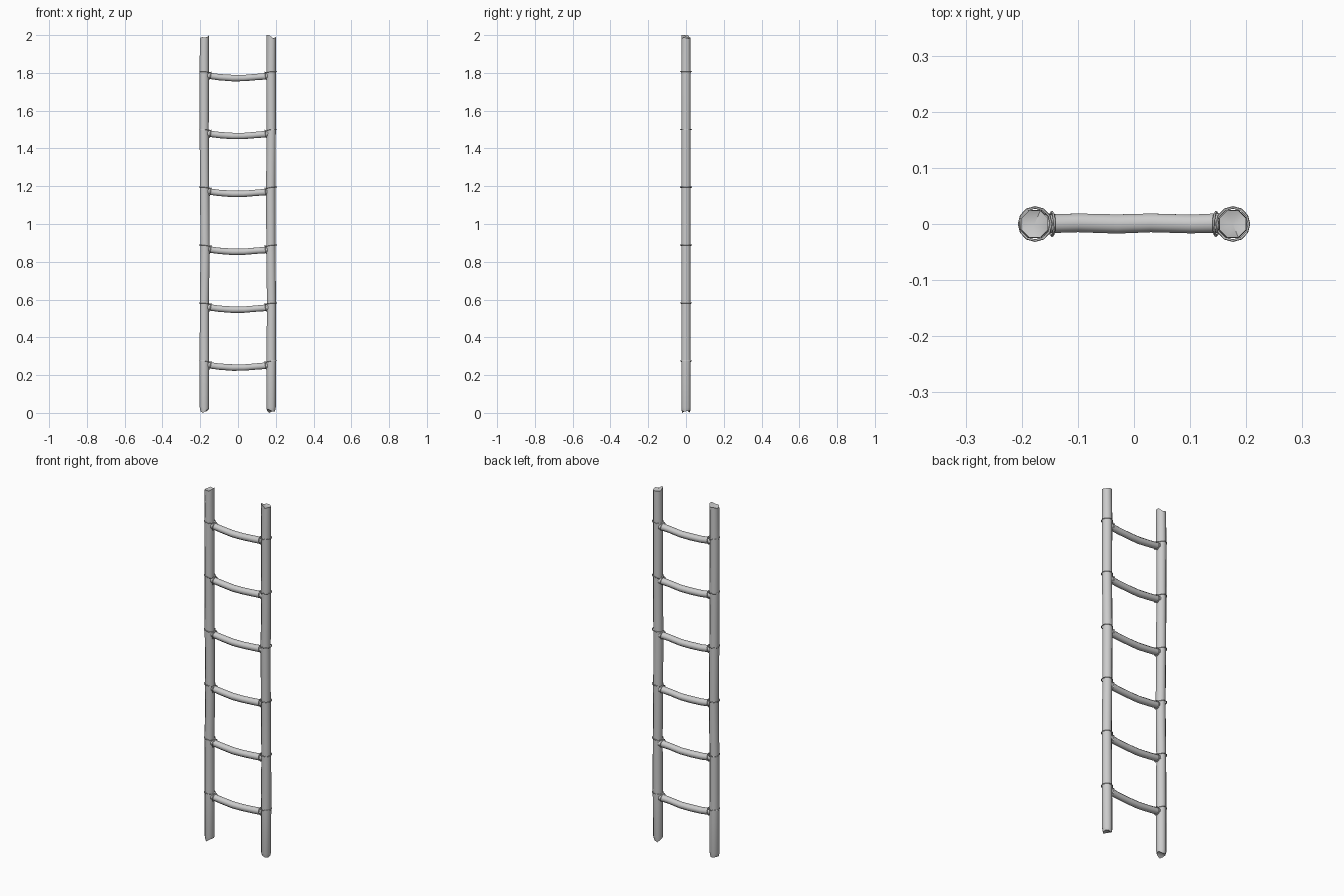
import bpy, bmesh, math
from mathutils import Vector

if "Cube" in bpy.data.objects:
    bpy.data.objects.remove(bpy.data.objects["Cube"])


def tube(name, path, radii, sides, closed=False, start=None, end=None):
    """Sweep a round section along a path; start/end are ragged rim offsets."""
    bm = bmesh.new()
    pts = [Vector(p) for p in path]
    n = len(pts)
    rings, u_prev = [], None
    for i, p in enumerate(pts):
        a = pts[(i - 1) % n] if closed or i > 0 else p
        b = pts[(i + 1) % n] if closed or i < n - 1 else p
        t = (b - a).normalized()
        if u_prev is None:
            u_prev = Vector((0, 1, 0)) if abs(t.y) < 0.8 else Vector((0, 0, 1))
        u = (u_prev - t * u_prev.dot(t)).normalized()
        v = t.cross(u)
        u_prev = u
        off = start if i == 0 else end if i == n - 1 else None
        ring = []
        for k in range(sides):
            ang = 2 * math.pi * (k + 0.5) / sides
            co = p + (u * math.cos(ang) + v * math.sin(ang)) * radii[i]
            if off:
                co.z += off[k % len(off)]
            ring.append(bm.verts.new(co))
        rings.append(ring)
    for i in range(n if closed else n - 1):
        r0, r1 = rings[i], rings[(i + 1) % n]
        for k in range(sides):
            j = (k + 1) % sides
            bm.faces.new((r0[k], r0[j], r1[j], r1[k]))
    if not closed:
        # caps meet at a sunken centre, like snapped wood
        for ring, p, off, s in ((rings[0], pts[0], start, 1), (rings[-1], pts[-1], end, -1)):
            c = bm.verts.new(p + Vector((0, 0, s * 0.006 if off else 0)))
            for k in range(sides):
                bm.faces.new((ring[k], ring[(k + 1) % sides], c))
    bmesh.ops.recalc_face_normals(bm, faces=bm.faces)
    me = bpy.data.meshes.new(name)
    bm.to_mesh(me)
    bm.free()
    ob = bpy.data.objects.new(name, me)
    bpy.context.collection.objects.link(ob)
    bpy.context.view_layer.objects.active = ob
    for o in bpy.context.selected_objects:
        o.select_set(False)
    ob.select_set(True)
    bpy.ops.object.shade_smooth_by_angle(angle=math.radians(50))
    return ob


# Side rails: slightly crooked poles with ragged ends
heights = [0.012, 0.03, 0.28, 0.58, 0.885, 1.19, 1.495, 1.8, 1.985]
radii = [0.023, 0.027, 0.027, 0.026, 0.026, 0.0265, 0.026, 0.027, 0.026]
bends = {
    "left_rail": (-1, [0.177, 0.178, 0.178, 0.178, 0.174, 0.177, 0.179, 0.179, 0.177]),
    "right_rail": (1, [0.174, 0.175, 0.176, 0.177, 0.174, 0.173, 0.176, 0.175, 0.176]),
}
rim_top = [0.004, -0.003, 0.0, 0.003, 0.002, 0.015, 0.015, -0.002]
rim_low = [-0.004, 0.0, -0.003, -0.012, 0.0, 0.006, 0.004, -0.005]
for name, (s, xs) in bends.items():
    shift = 0 if s < 0 else 3
    tube(name, [(s * x, 0, z) for x, z in zip(xs, heights)], radii, 8,
         start=rim_low[shift:] + rim_low[:shift], end=rim_top[shift:] + rim_top[:shift])

# Sagging rungs with rope lashings at both ends
for i in range(6):
    z = 0.24 + i * 0.3065
    path = [(-0.165, 0, z + 0.014), (-0.1, 0.002, z + 0.005), (-0.03, 0, z),
            (0.03, 0.002, z), (0.1, 0, z + 0.006), (0.165, 0.002, z + 0.011)]
    tube(f"rung_{i + 1}", path, [0.018, 0.018, 0.0185, 0.018, 0.018, 0.019], 8)
    for s, side in ((-1, "left"), (1, "right")):
        cx = s * 0.1763
        # band around the rail, dipping where it meets the rung
        band, loop = [], []
        for k in range(12):
            a = 2 * math.pi * k / 12
            dip = 0.006 * max(0, math.cos(a))
            band.append((cx - s * 0.0285 * math.cos(a), 0.0295 * math.sin(a), z + 0.036 - dip))
            # slanted loop around the rung end
            loop.append((s * (0.146 - 0.004 * math.cos(a)), 0.021 * math.sin(a),
                         z + 0.012 + 0.021 * math.cos(a)))
        tube(f"rope_band_{side}_{i + 1}", band, [0.0025] * 12, 5, closed=True)
        tube(f"rope_loop_{side}_{i + 1}", loop, [0.0025] * 12, 5, closed=True)
